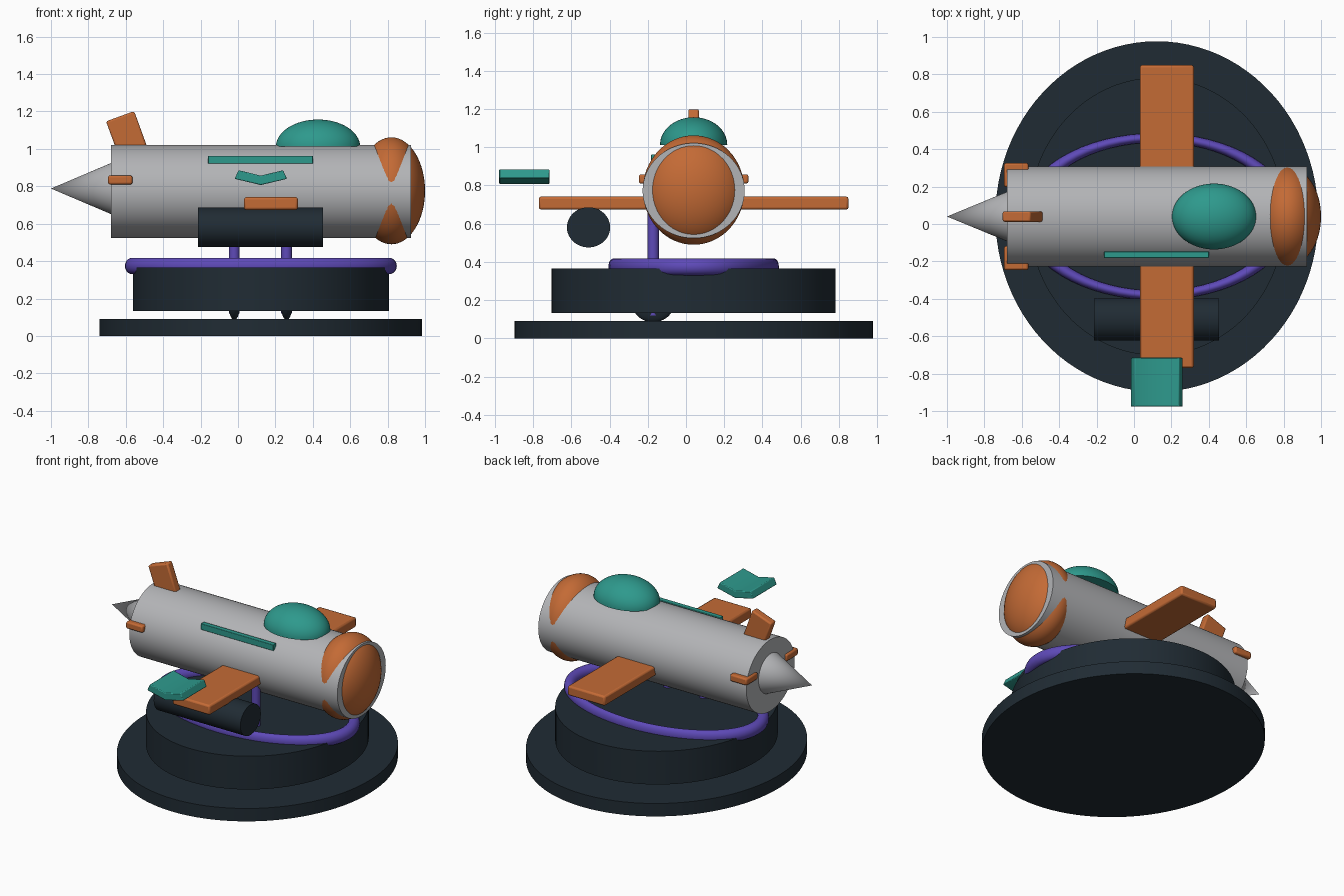
import bpy, bmesh, math
from mathutils import Matrix, Vector

if "Cube" in bpy.data.objects:
    bpy.data.objects.remove(bpy.data.objects["Cube"])


def material(name, rgb):
    m = bpy.data.materials.new(name)
    m.diffuse_color = (*rgb, 1)
    m.use_nodes = True
    m.node_tree.nodes["Principled BSDF"].inputs["Base Color"].default_value = m.diffuse_color
    return m


GREY = material("light grey", (0.45, 0.455, 0.47))
ORANGE = material("burnt orange", (0.55, 0.145, 0.036))
TEAL = material("teal", (0.027, 0.32, 0.265))
DARK = material("dark slate", (0.0145, 0.0245, 0.034))
PURPLE = material("purple", (0.112, 0.068, 0.48))

CY = 0.04      # centre line of the craft in y
CX = 0.122     # centre of the stand in x


def finish(name, bm, mat, bevel=0, smooth=True):
    bmesh.ops.recalc_face_normals(bm, faces=bm.faces)
    me = bpy.data.meshes.new(name)
    bm.to_mesh(me)
    bm.free()
    ob = bpy.data.objects.new(name, me)
    bpy.context.collection.objects.link(ob)
    me.materials.append(mat)
    if bevel:
        b = ob.modifiers.new("bevel", "BEVEL")
        b.width, b.segments = bevel, 2
    if smooth:
        bpy.ops.object.select_all(action="DESELECT")
        ob.select_set(True)
        bpy.context.view_layer.objects.active = ob
        bpy.ops.object.shade_smooth_by_angle(angle=math.radians(35))
    return ob


def scaled(center, size):
    return Matrix.Translation(center) @ Matrix.Diagonal((*size, 1))


def cylinder(name, center, half, mat, axis="Z", top=1.0, seg=64):
    """Elliptic cylinder or cone; half = half extents along x, y, z."""
    bm = bmesh.new()
    turn = Matrix.Rotation(math.radians(-90), 4, "Y") if axis == "X" else Matrix()
    bmesh.ops.create_cone(bm, cap_ends=True, segments=seg, radius1=1,
                          radius2=top, depth=2, matrix=scaled(center, half) @ turn)
    return finish(name, bm, mat)


def ellipsoid(name, center, half, mat, dome=False):
    bm = bmesh.new()
    bmesh.ops.create_uvsphere(bm, u_segments=64, v_segments=32, radius=1)
    if dome:  # keep the upper half and close it underneath
        cut = bmesh.ops.bisect_plane(bm, geom=bm.verts[:] + bm.edges[:] + bm.faces[:],
                                     plane_co=(0, 0, 0), plane_no=(0, 0, 1),
                                     dist=1e-4, clear_inner=True)
        bmesh.ops.contextual_create(
            bm, geom=[e for e in bm.edges if e.is_boundary])
    bm.transform(scaled(center, half))
    return finish(name, bm, mat)


def box(name, center, half, mat, bevel=0.01, tilt=0):
    bm = bmesh.new()
    rot = Matrix.Rotation(tilt, 4, "Y")
    bmesh.ops.create_cube(bm, size=2, matrix=Matrix.Translation(center) @ rot
                          @ Matrix.Diagonal((*half, 1)))
    return finish(name, bm, mat, bevel)


def torus(name, center, major, minor, mat, nu=64, nv=20):
    """Ring with separate x / y radii; minor = tube radii in x, y, z."""
    bm = bmesh.new()
    rings = []
    for i in range(nu):
        a = 2 * math.pi * i / nu
        ring = []
        for j in range(nv):
            b = 2 * math.pi * j / nv
            ring.append(bm.verts.new((
                center[0] + math.cos(a) * (major[0] + minor[0] * math.cos(b)),
                center[1] + math.sin(a) * (major[1] + minor[1] * math.cos(b)),
                center[2] + minor[2] * math.sin(b))))
        rings.append(ring)
    for i in range(nu):
        r, s = rings[i], rings[(i + 1) % nu]
        for j in range(nv):
            k = (j + 1) % nv
            bm.faces.new((r[j], s[j], s[k], r[k]))
    return finish(name, bm, mat)


def extrude_profile(name, pts, y0, y1, mat, bevel):
    bm = bmesh.new()
    face = bm.faces.new([bm.verts.new((x, y0, z)) for x, z in pts])
    ext = bmesh.ops.extrude_face_region(bm, geom=[face])
    for v in ext["geom"]:
        if isinstance(v, bmesh.types.BMVert):
            v.co.y = y1
    return finish(name, bm, mat, bevel)


# Stand: two stacked discs and the ring on top
cylinder("stand_base", (CX, CY, 0.045), (0.863, 0.937, 0.045), DARK, seg=96)
cylinder("stand_drum", (CX, CY, 0.25), (0.684, 0.743, 0.116), DARK, seg=96)
torus("stand_ring", (CX, CY, 0.374), (0.686, 0.421), (0.041, 0.025, 0.044), PURPLE)

# Struts under the body, each with a rounded foot
for i, x in enumerate((-0.02, 0.26)):
    cylinder(f"strut_{i}", (x, -0.172, 0.41), (0.029, 0.03, 0.29), PURPLE, seg=32)
    ellipsoid(f"strut_foot_{i}", (x, -0.172, 0.185), (0.033, 0.11, 0.1), DARK)

# Body, tail cone and intake bulb
cylinder("body", (0.1225, CY, 0.773), (0.8025, 0.267, 0.249), GREY, axis="X")
cylinder("tail_cone", (-0.84, CY, 0.788), (0.16, 0.132, 0.136), GREY, axis="X", top=0)
ellipsoid("intake_bulb", (0.82, CY, 0.776), (0.18, 0.2655, 0.286), ORANGE)

# Canopy dome
ellipsoid("canopy", (0.428, CY, 1.012), (0.225, 0.176, 0.145), TEAL, dome=True)

# Wing slab through the body
box("wing", (0.176, CY, 0.708), (0.144, 0.81, 0.034), ORANGE, 0.012)

# Tail fins
box("top_fin", (-0.594, CY, 1.075), (0.08, 0.028, 0.106), ORANGE, 0.01,
    tilt=math.radians(-20))
for side, label in ((-1, "front"), (1, "back")):
    box(f"{label}_tail_fin", (-0.63, CY + side * 0.222, 0.834),
        (0.065, 0.064, 0.024), ORANGE, 0.01)

# Side trim, slung pod and chevron tip plate
box("side_trim", (0.12, -0.165, 0.942), (0.28, 0.017, 0.021), TEAL, 0.003)
cylinder("pod", (0.12, -0.51, 0.581), (0.334, 0.113, 0.105), DARK, axis="X")
extrude_profile("chevron_plate",
                [(-0.018, 0.84), (0.003, 0.886), (0.122, 0.857),
                 (0.241, 0.886), (0.262, 0.84), (0.122, 0.807)],
                -0.977, -0.715, TEAL, 0.005)
